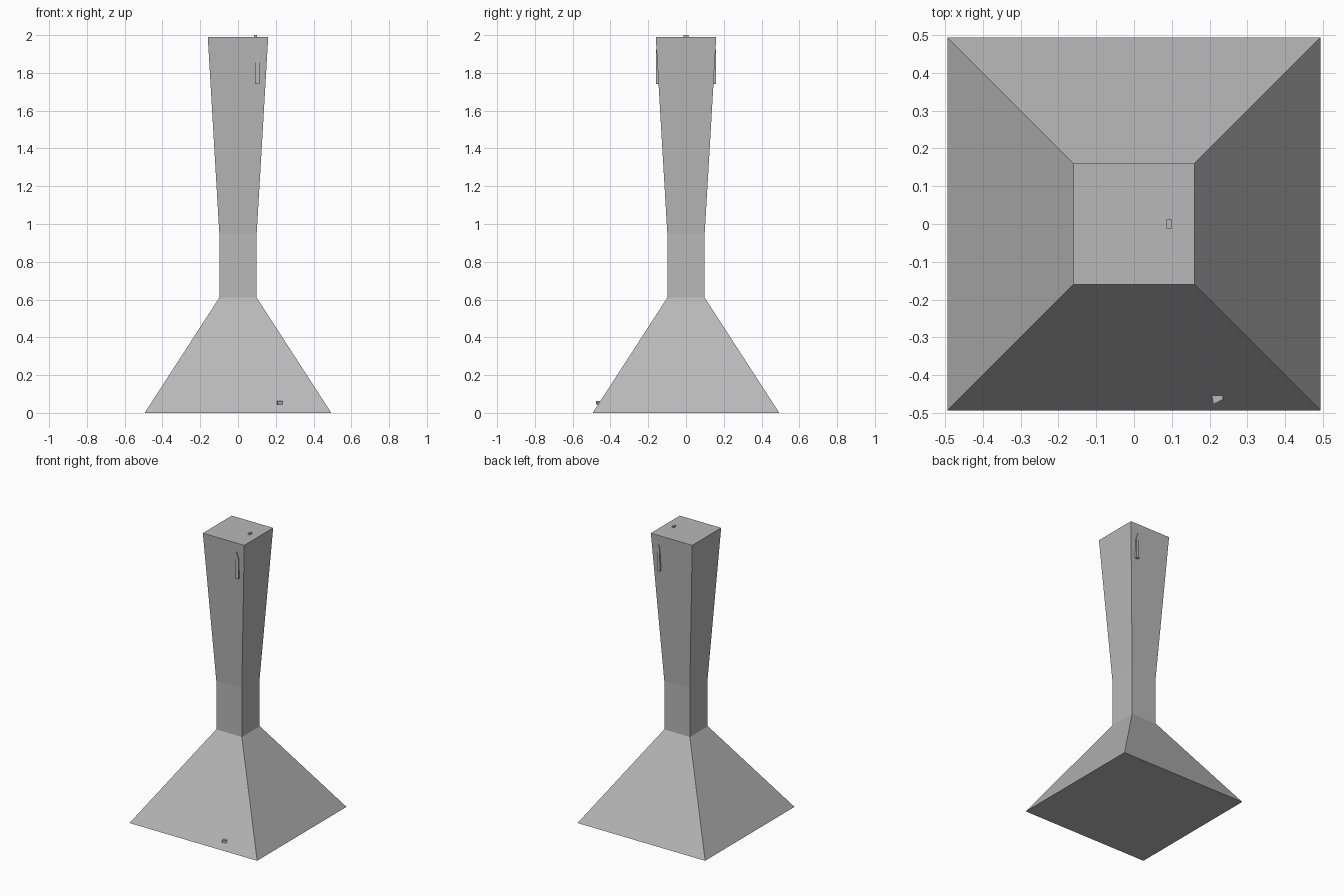
import bpy
import bmesh

cube = bpy.data.objects.get("Cube")
if cube:
    bpy.data.objects.remove(cube, do_unlink=True)

GREY = (0.48, 0.48, 0.48, 1)
grey = bpy.data.materials.new("plain grey")
grey.use_nodes = True
grey.diffuse_color = GREY
grey.node_tree.nodes["Principled BSDF"].inputs["Base Color"].default_value = GREY


def loft(name, rings):
    """Closed flat-sided solid through a stack of matching point rings."""
    bm = bmesh.new()
    loops = [[bm.verts.new(p) for p in ring] for ring in rings]
    for a, b in zip(loops, loops[1:]):
        for i in range(len(a)):
            j = (i + 1) % len(a)
            bm.faces.new((a[i], a[j], b[j], b[i]))
    bm.faces.new(loops[0][::-1])
    bm.faces.new(loops[-1])
    bmesh.ops.recalc_face_normals(bm, faces=bm.faces[:])
    mesh = bpy.data.meshes.new(name)
    bm.to_mesh(mesh)
    bm.free()
    mesh.materials.append(grey)
    obj = bpy.data.objects.new(name, mesh)
    bpy.context.collection.objects.link(obj)
    return obj


def rectangle(cx, cy, hx, hy, z):
    return [(cx + sx * hx, cy + sy * hy, z)
            for sx, sy in ((-1, -1), (1, -1), (1, 1), (-1, 1))]


# Flared foot, straight neck and widening column in one square solid
profile = [(0.494, 0), (0.099, 0.61), (0.099, 0.95), (0.16, 1.99)]
loft("pedestal_body", [rectangle(0, 0, h, h, z) for h, z in profile])

# Pointed blades on the front and back of the column
blade = [(0.09, 1.74), (0.114, 1.74), (0.114, 1.88), (0.1, 1.925), (0.093, 1.89)]
for name, side in (("front_blade", -1), ("back_blade", 1)):
    loft(name, [[(x, side * y, z) for x, z in blade] for y in (0.13, 0.16)])

# Small stud on top
loft("top_stud", [rectangle(0.093, 0, 0.007, 0.012, z) for z in (1.98, 2.0)])

# Little wedge peg low on the front of the foot
wedge = [(0.205, -0.45), (0.21, -0.477), (0.235, -0.465), (0.235, -0.45)]
loft("foot_peg", [[(x, y, z) for x, y in wedge] for z in (0.045, 0.062)])
